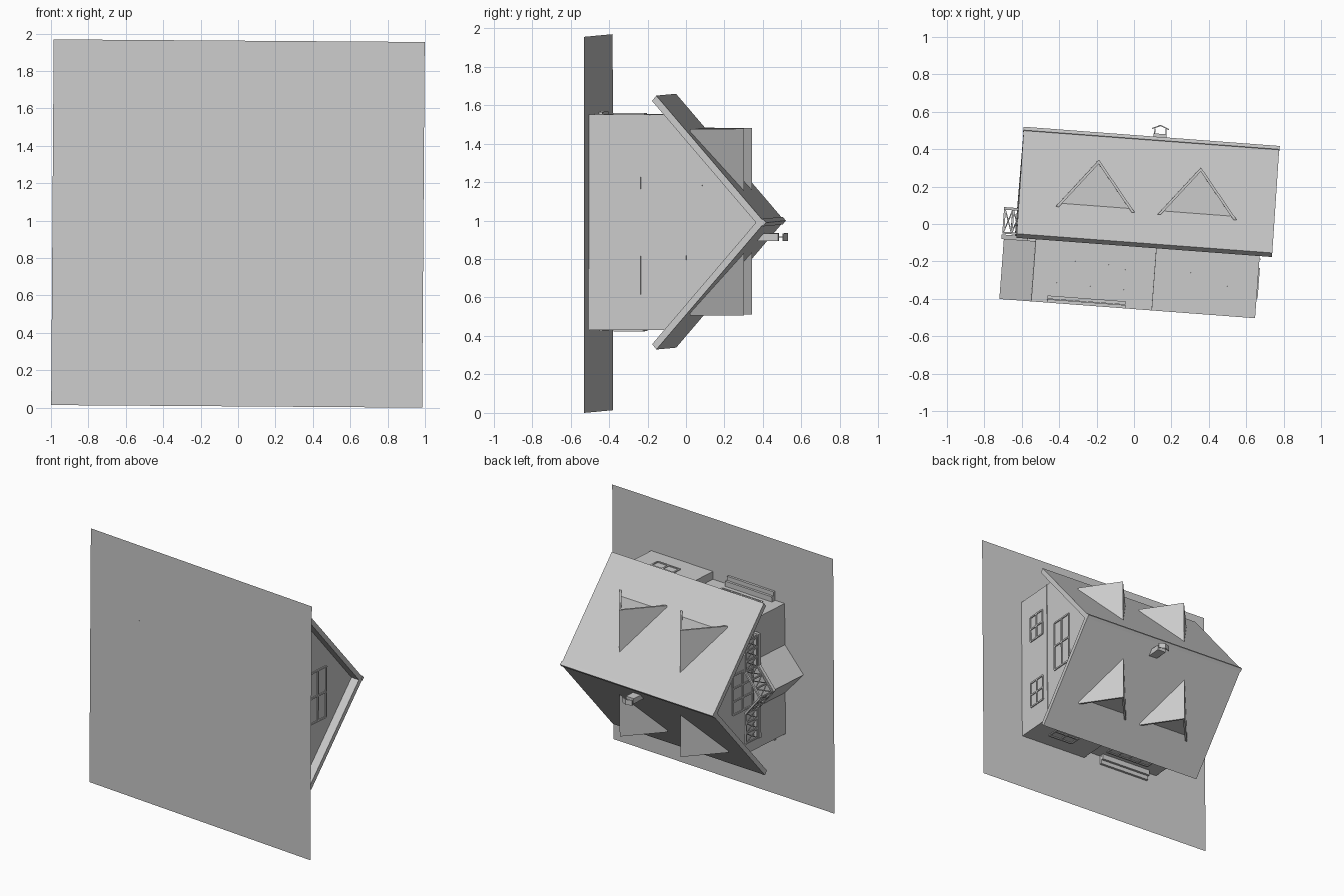
import bpy
import bmesh
import math
from mathutils import Matrix, Vector

cube = bpy.data.objects.get("Cube")
if cube:
    bpy.data.objects.remove(cube, do_unlink=True)

grey = bpy.data.materials.new("plain_grey")
grey.use_nodes = True
grey.diffuse_color = (0.6, 0.6, 0.6, 1)
grey.node_tree.nodes["Principled BSDF"].inputs["Base Color"].default_value = (0.6, 0.6, 0.6, 1)

# House frame: x along the ridge, y up from the ground plane, z across the house.
# The frame lies on its side, slightly turned.
SITE = (Matrix.Translation((0, -0.455, 0.9845)) @ Matrix.Rotation(math.radians(-4.3), 4, "Z")
        @ Matrix.Rotation(math.radians(0.4), 4, "Y"))
HOUSE = SITE @ Matrix.Translation((0, 0, 0.01))


def finish(name, bm, matrix=HOUSE):
    bmesh.ops.recalc_face_normals(bm, faces=bm.faces)
    mesh = bpy.data.meshes.new(name)
    bm.to_mesh(mesh)
    bm.free()
    mesh.materials.append(grey)
    obj = bpy.data.objects.new(name, mesh)
    obj.matrix_world = matrix
    bpy.context.collection.objects.link(obj)
    return obj


def add_prism(bm, points, axis, start, end):
    """Extrude a 2D outline along an axis; outlines are (z,y), (x,z) or (x,y)."""
    def place(p, t):
        return {"x": (t, p[1], p[0]), "y": (p[0], t, p[1]), "z": (p[0], p[1], t)}[axis]
    low = [bm.verts.new(place(p, start)) for p in points]
    high = [bm.verts.new(place(p, end)) for p in points]
    bm.faces.new(low)
    bm.faces.new(high)
    for i in range(len(points)):
        j = (i + 1) % len(points)
        bm.faces.new((low[i], low[j], high[j], high[i]))


def prism(name, points, axis, start, end):
    bm = bmesh.new()
    add_prism(bm, points, axis, start, end)
    return finish(name, bm)


def add_box(bm, low, high):
    (x0, y0, z0), (x1, y1, z1) = low, high
    add_prism(bm, [(x0, y0), (x1, y0), (x1, y1), (x0, y1)], "z", z0, z1)


def box(name, low, high):
    bm = bmesh.new()
    add_box(bm, low, high)
    return finish(name, bm)


def add_beam(bm, p, q, size):
    p, q = Vector(p), Vector(q)
    turn = (q - p).to_track_quat("Z", "Y").to_matrix().to_4x4()
    scale = Matrix.Diagonal((size, size, (q - p).length, 1))
    bmesh.ops.create_cube(bm, size=1, matrix=Matrix.Translation((p + q) / 2) @ turn @ scale)


def window(name, origin, across, width, height, columns=2):
    """Frame with mullions; origin is the lower corner, across the wall direction."""
    bm = bmesh.new()
    o, a, up = Vector(origin), Vector(across), Vector((0, 1, 0))
    for i in range(columns + 1):
        foot = o + a * width * i / columns
        add_beam(bm, foot, foot + up * height, 0.012)
    for i in range(3):
        side = o + up * height * i / 2
        add_beam(bm, side, side + a * width, 0.012)
    return finish(name, bm)


def railing(name, p, q, height=0.13, cells=3):
    """Rails and posts with crossed lattice bars."""
    bm = bmesh.new()
    p, q, up = Vector(p), Vector(q), Vector((0, height, 0))
    add_beam(bm, p, q, 0.01)
    add_beam(bm, p + up, q + up, 0.014)
    for i in range(cells + 1):
        a = p.lerp(q, i / cells)
        add_beam(bm, a, a + up, 0.01)
        if i < cells:
            b = p.lerp(q, (i + 1) / cells)
            add_beam(bm, a, b + up, 0.006)
            add_beam(bm, b, a + up, 0.006)
    return finish(name, bm)


# Ground sheet
ground = bmesh.new()
bmesh.ops.create_grid(ground, x_segments=1, y_segments=1, size=0.5,
                      matrix=Matrix.Diagonal((1.99, 1, 1.955, 1)) @ Matrix.Rotation(math.pi / 2, 4, "X"))
finish("ground", ground, SITE)


# Two wall blocks, the right one wider
def wall_outline(half):
    eave = 0.872 - 0.856 * half
    return [(-half, 0), (half, 0), (half, eave), (0, 0.872), (-half, eave)]


prism("wide_walls", wall_outline(0.56), "x", 0.09, 0.645)
prism("narrow_walls", wall_outline(0.5), "x", -0.555, 0.09)
box("gable_ledge", (0.64, 0.312, -0.56), (0.65, 0.32, 0.56))

# Main roof and ridge cap
prism("roof", [(0, 0.92), (0.66, 0.355), (0.632, 0.333), (0, 0.874), (-0.632, 0.333), (-0.66, 0.355)],
      "x", -0.66, 0.71)
prism("ridge_cap", [(0, 0.928), (0.02, 0.91), (0, 0.9), (-0.02, 0.91)], "x", -0.662, 0.712)

# Dormers on both slopes, with recessed fronts
for side, label in ((1, "upper"), (-1, "lower")):
    for number, centre in enumerate((-0.25, 0.297)):
        name = f"{label}_dormer_{number + 1}"
        prism(name + "_front", [(centre - 0.195, 0.515), (centre + 0.195, 0.515), (centre, 0.765)],
              "z", side * 0.45, side * 0.2)
        prism(name + "_roof", [(centre - 0.213, 0.515), (centre, 0.782), (centre + 0.213, 0.515),
                               (centre + 0.195, 0.515), (centre, 0.76), (centre - 0.195, 0.515)],
              "z", side * 0.485, side * 0.164)

    # Long-side window, door panes and entry steps
    window(label + "_side_window", (0.29, 0.12, side * 0.561), (1, 0, 0), 0.2, 0.15)
    window(label + "_long_panes", (-0.42, 0.08, side * 0.5), (1, 0, 0), 0.36, 0.2, 4)
    for step in range(2):
        box(f"{label}_step_{step + 1}", (-0.47, 0.02 * step, side * 0.49),
            (-0.05, 0.02 * step + 0.018, side * (0.57 - 0.03 * step)))

    # Gable windows on the right end
    window(label + "_gable_window", (0.646, 0.113, side * 0.275 - 0.1), (0, 0, 1), 0.2, 0.15)

window("attic_window", (0.646, 0.41, -0.2), (0, 0, 1), 0.39, 0.18)
window("balcony_door", (-0.556, 0.36, -0.15), (0, 0, 1), 0.3, 0.22, 3)

# Pointed bay with a balcony over it
prism("pointed_bay", [(-0.54, -0.2), (-0.722, 0), (-0.54, 0.2)], "y", 0, 0.32)
prism("balcony_floor", [(-0.54, -0.4), (-0.6, -0.4), (-0.6, -0.16), (-0.735, 0),
                        (-0.6, 0.16), (-0.6, 0.4), (-0.54, 0.4)], "y", 0.32, 0.345)
for side, label in ((1, "upper"), (-1, "lower")):
    railing(label + "_point_railing", (-0.728, 0.355, 0), (-0.595, 0.355, side * 0.16))
    railing(label + "_straight_railing", (-0.595, 0.355, side * 0.16), (-0.595, 0.355, side * 0.39))

# Chimney with chevron cap on two posts
box("chimney", (0.035, 0.8, -0.1), (0.105, 0.945, -0.06))
for x in (0.04, 0.1):
    box("chimney_post", (x - 0.003, 0.94, -0.083), (x + 0.003, 0.972, -0.077))
prism("chimney_cap", [(0.025, 0.968), (0.07, 0.986), (0.115, 0.968), (0.115, 0.974),
                      (0.07, 0.993), (0.025, 0.974)], "z", -0.1, -0.06)
